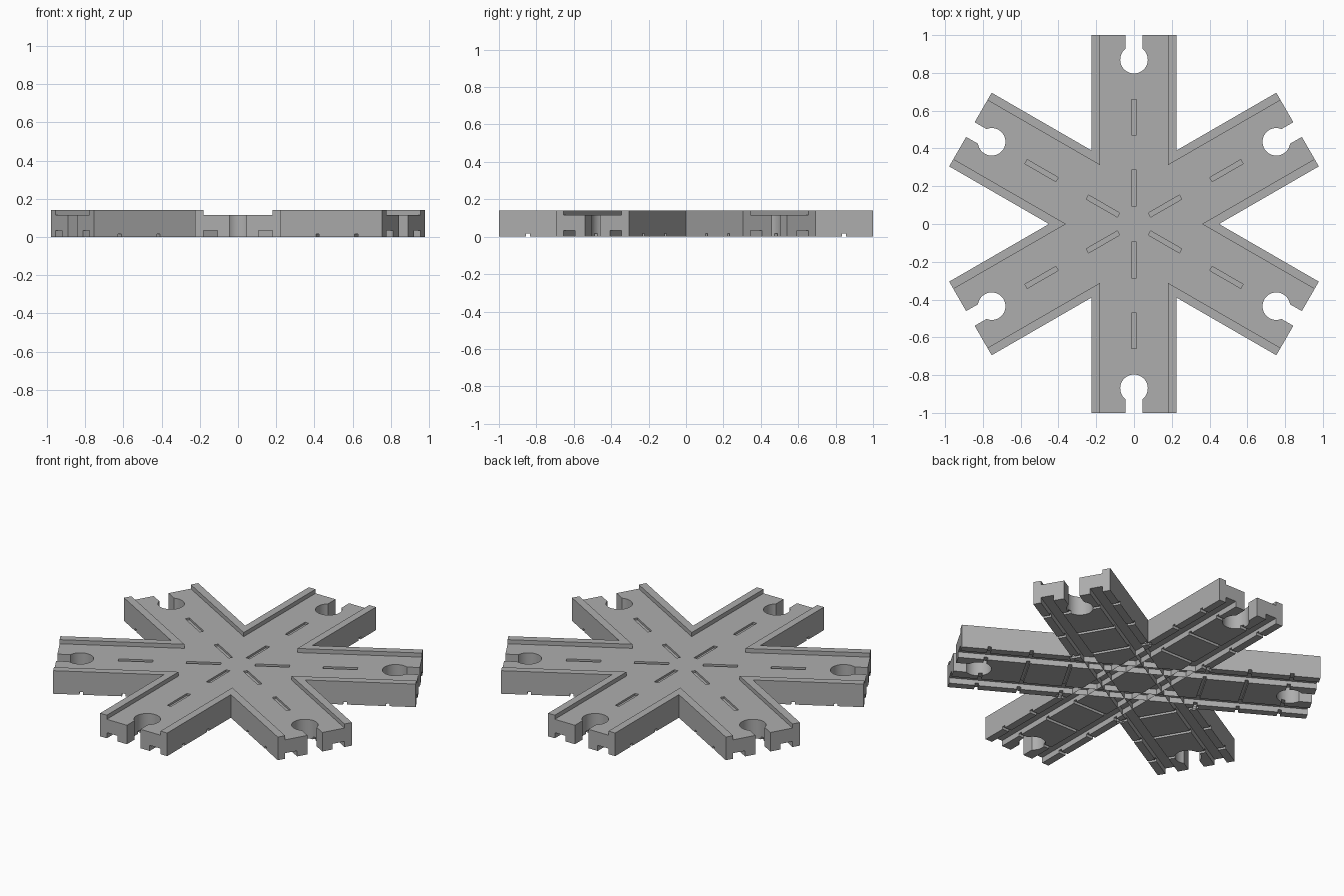
import bpy
import math
from mathutils import Matrix, Vector

if "Cube" in bpy.data.objects:
    bpy.data.objects.remove(bpy.data.objects["Cube"], do_unlink=True)

ARMS = [math.radians(30 + 60 * k) for k in range(6)]
HALF, ROAD = 0.225, 0.18        # half widths of an arm and of its road
TOP, ROAD_Z = 0.14, 0.115       # heights of curb and road

gray = bpy.data.materials.new("Light Gray")
gray.use_nodes = True
gray.diffuse_color = (0.42, 0.42, 0.42, 1)
gray.node_tree.nodes["Principled BSDF"].inputs["Base Color"].default_value = (0.42, 0.42, 0.42, 1)


def prism(outline, z0, z1):
    """Vertices and faces of an upright prism over a counter-clockwise outline."""
    n = len(outline)
    verts = [Vector((x, y, z)) for z in (z0, z1) for x, y in outline]
    faces = [list(range(n))[::-1], list(range(n, 2 * n))]
    faces += [[i, (i + 1) % n, n + (i + 1) % n, n + i] for i in range(n)]
    return verts, faces


def box(x0, x1, y0, y1, z0, z1):
    return prism([(x0, y0), (x1, y0), (x1, y1), (x0, y1)], z0, z1)


def star(half, length):
    """Outline of six crossing arms."""
    pts = []
    for a in ARMS:
        for s in (-1, 1):
            v = Matrix.Rotation(a, 2) @ Vector((length, s * half))
            pts.append(tuple(v))
        inner = a + math.radians(30)
        pts.append((2 * half * math.cos(inner), 2 * half * math.sin(inner)))
    return pts


def make(name, solids, angles=(0,)):
    """One object from several solids, repeated at each angle."""
    verts, faces = [], []
    for a in angles:
        turn = Matrix.Rotation(a, 3, 'Z')
        for vs, fs in solids:
            base = len(verts)
            verts += [turn @ v for v in vs]
            faces += [[base + i for i in f] for f in fs]
    mesh = bpy.data.meshes.new(name)
    mesh.from_pydata(verts, [], faces)
    mesh.materials.append(gray)
    obj = bpy.data.objects.new(name, mesh)
    bpy.context.scene.collection.objects.link(obj)
    return obj


# Solid six-armed body
body = make("six_way_junction", [prism(star(HALF, 1), 0, TOP)])

# Sunken road surface between the curbs
cutters = [make("road_cut", [prism(star(ROAD, 1.1), ROAD_Z, 0.3)])]

# Keyhole connector sockets at the arm ends
radius, neck, centre = 0.073, 0.045, 0.87
start = math.asin(neck / radius)
keyhole = [(1.1, neck)]
for i in range(33):
    t = start + (2 * math.pi - 2 * start) * i / 32
    keyhole.append((centre + radius * math.cos(t), radius * math.sin(t)))
keyhole.append((1.1, -neck))
cutters.append(make("socket_cut", [prism(keyhole, -0.1, 0.3)], ARMS))

# Dashed lane slots
cutters.append(make("lane_slot_cut", [box(r, r + 0.19, -0.0125, 0.0125, ROAD_Z - 0.012, 0.2)
                                      for r in (0.095, 0.47)], ARMS))

# Wheel grooves along the underside
cutters.append(make("wheel_groove_cut", [box(-1.1, 1.1, y, y + 0.072, -0.1, 0.034)
                                         for y in (-0.18, 0.108)], ARMS[:3]))

# Narrow cross grooves on the underside
cutters.append(make("cross_groove_cut", [box(r - 0.01, r + 0.01, -0.24, 0.24, -0.1, 0.016)
                                         for r in (0.375, 0.61, 0.845)], ARMS))

for cutter in cutters:
    mod = body.modifiers.new(cutter.name, 'BOOLEAN')
    mod.operation = 'DIFFERENCE'
    mod.solver = 'EXACT'
    mod.use_self = True
    mod.object = cutter

# Bake the cuts and drop the cutters
bpy.context.view_layer.update()
deps = bpy.context.evaluated_depsgraph_get()
baked = bpy.data.meshes.new_from_object(body.evaluated_get(deps))
body.modifiers.clear()
body.data = baked
for cutter in cutters:
    bpy.data.objects.remove(cutter, do_unlink=True)

# Smooth socket walls, sharp edges elsewhere
bpy.ops.object.select_all(action='DESELECT')
body.select_set(True)
bpy.context.view_layer.objects.active = body
bpy.ops.object.shade_smooth_by_angle(angle=math.radians(30))
